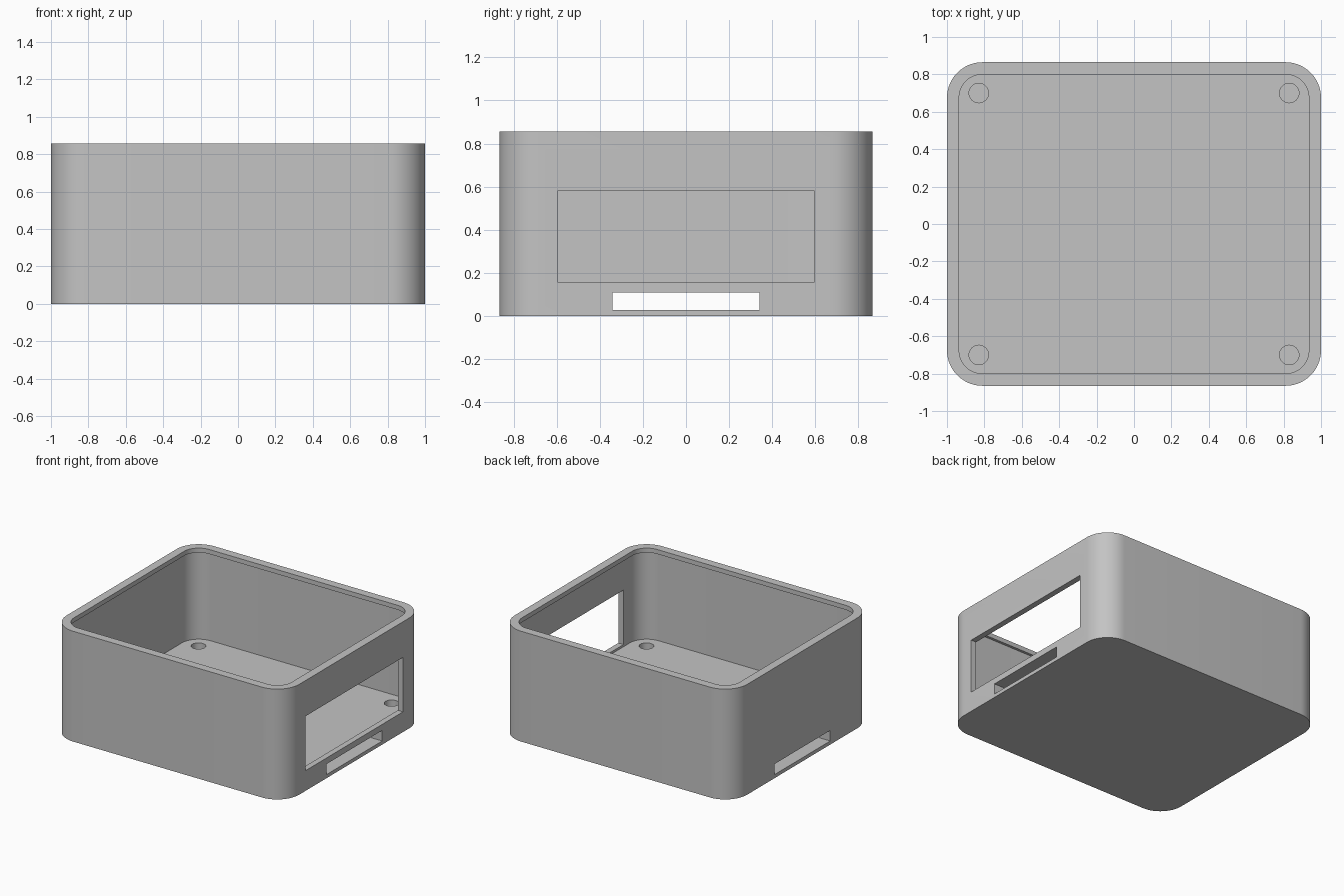
import bpy, bmesh, math

W, D, H = 1.0, 0.865, 0.857      # outer half width, half depth, height
FLOOR = 0.14                     # top of the thick base
LIP_Z = H - 0.035                # underside of the rim lip

cube = bpy.data.objects.get("Cube")
if cube:
    bpy.data.objects.remove(cube, do_unlink=True)

grey = bpy.data.materials.new("plain grey")
grey.use_nodes = True
COLOUR = (0.55, 0.55, 0.55, 1)
grey.diffuse_color = COLOUR
grey.node_tree.nodes["Principled BSDF"].inputs["Base Color"].default_value = COLOUR


def prism(name, outline, z0, z1):
    """Extrude a flat outline from z0 up to z1."""
    bm = bmesh.new()
    base = bm.faces.new([bm.verts.new((x, y, z0)) for x, y in outline])
    top = bmesh.ops.extrude_face_region(bm, geom=[base])["geom"]
    for v in top:
        if isinstance(v, bmesh.types.BMVert):
            v.co.z = z1
    bmesh.ops.recalc_face_normals(bm, faces=bm.faces)
    mesh = bpy.data.meshes.new(name)
    bm.to_mesh(mesh)
    bm.free()
    mesh.materials.append(grey)
    obj = bpy.data.objects.new(name, mesh)
    bpy.context.collection.objects.link(obj)
    return obj


def rounded(inset, radius=0.19, steps=14):
    """Rounded rectangle, set in from the outer wall."""
    r, pts = radius - inset, []
    for q, (sx, sy) in enumerate([(1, 1), (-1, 1), (-1, -1), (1, -1)]):
        for i in range(steps + 1):
            a = (q + i / steps) * math.pi / 2
            pts.append((sx * (W - radius) + r * math.cos(a),
                        sy * (D - radius) + r * math.sin(a)))
    return pts


def circle(cx, cy, r, n=32):
    return [(cx + r * math.cos(math.tau * i / n),
             cy + r * math.sin(math.tau * i / n)) for i in range(n)]


def rectangle(x0, x1, y):
    return [(x0, -y), (x1, -y), (x1, y), (x0, y)]


case = prism("case_body", rounded(0), 0, H)

# Cavity with a narrower opening under the rim
cutters = [
    prism("cavity_cutter", rounded(0.045), FLOOR, LIP_Z),
    prism("opening_cutter", rounded(0.065), LIP_Z - 0.1, H + 0.1),
]
# Display window in the left wall, and a slot running through the base
cutters.append(prism("window_cutter", rectangle(0.8, 1.1, 0.597), 0.157, 0.58))
cutters.append(prism("slot_cutter", rectangle(-1.1, 1.1, 0.342), 0.028, 0.11))
# Blind screw holes in the base corners
for sx in (-1, 1):
    for sy in (-1, 1):
        cutters.append(prism("screw_hole_cutter", circle(sx * 0.83, sy * 0.70, 0.052),
                             0.04, FLOOR + 0.1))

# Apply the cuts
bpy.context.view_layer.objects.active = case
for c in cutters:
    mod = case.modifiers.new(c.name, "BOOLEAN")
    mod.operation, mod.solver, mod.object = "DIFFERENCE", "EXACT", c
    bpy.ops.object.modifier_apply(modifier=mod.name)
for c in cutters:
    bpy.data.objects.remove(c, do_unlink=True)

# Smooth corners, sharp edges
bpy.ops.object.select_all(action="DESELECT")
case.select_set(True)
bpy.ops.object.shade_smooth_by_angle(angle=math.radians(30))
